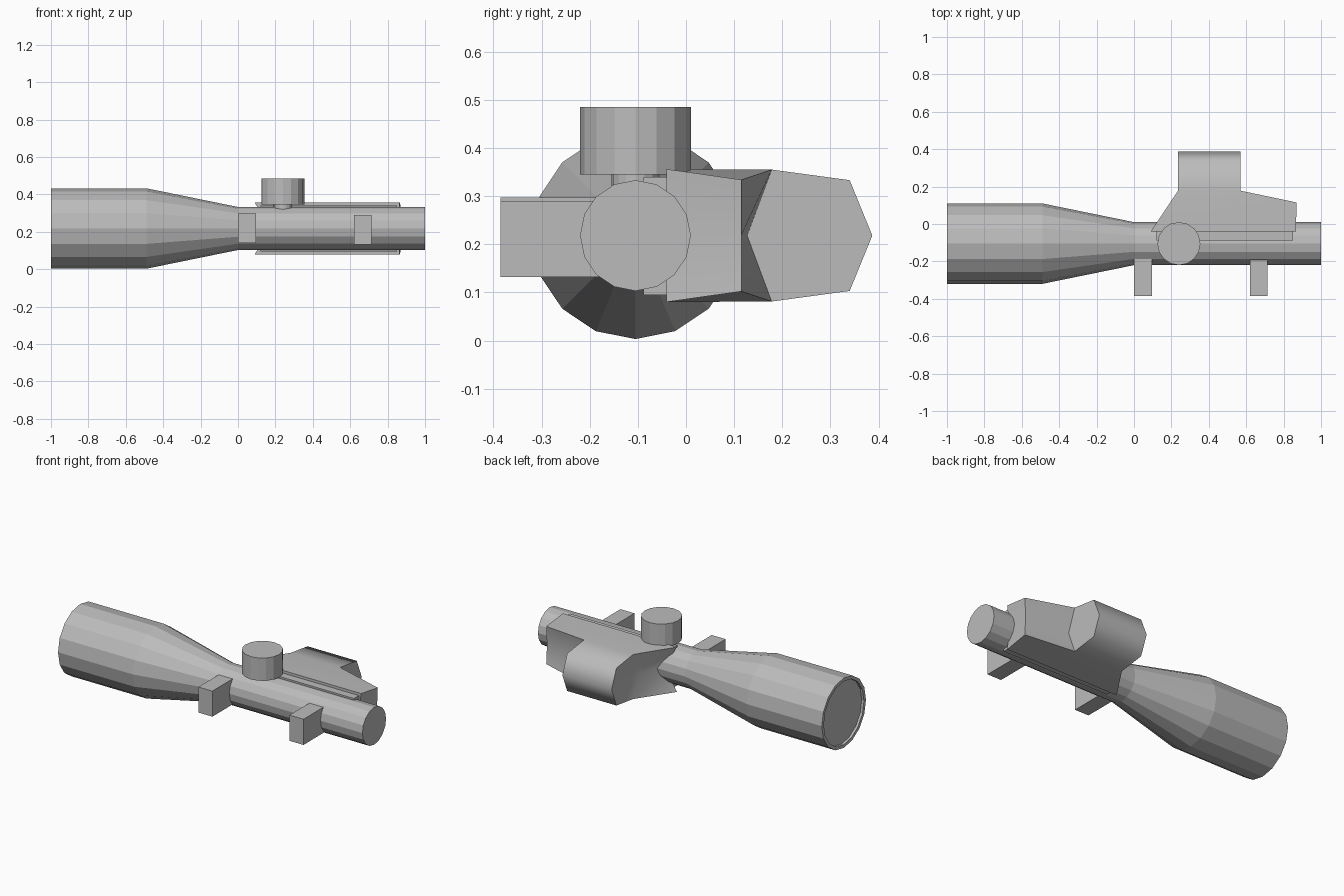
import bpy, bmesh, math
from mathutils import Matrix

cube = bpy.data.objects.get("Cube")
if cube:
    bpy.data.objects.remove(cube)

gray = bpy.data.materials.new("plain gray")
gray.use_nodes = True
COLOR = (0.5, 0.5, 0.5, 1)
gray.diffuse_color = COLOR
gray.node_tree.nodes["Principled BSDF"].inputs["Base Color"].default_value = COLOR

AXIS_Y, AXIS_Z = -0.105, 0.218


def finish(name, bm):
    bmesh.ops.recalc_face_normals(bm, faces=bm.faces)
    mesh = bpy.data.meshes.new(name)
    bm.to_mesh(mesh)
    bm.free()
    mesh.materials.append(gray)
    obj = bpy.data.objects.new(name, mesh)
    bpy.context.collection.objects.link(obj)
    return obj


def lathe(name, profile, matrix, sides=16):
    """Sweep (radius, height) pairs around local z and cap both ends."""
    bm = bmesh.new()
    rings = []
    for radius, height in profile:
        angles = [math.tau * i / sides for i in range(sides)]
        rings.append([bm.verts.new((radius * math.cos(a), radius * math.sin(a), height))
                      for a in angles])
    for low, high in zip(rings, rings[1:]):
        for i in range(sides):
            j = (i + 1) % sides
            bm.faces.new((low[i], low[j], high[j], high[i]))
    bm.faces.new(rings[0])
    bm.faces.new(rings[-1])
    bm.transform(matrix)
    return finish(name, bm)


def box(name, low, high):
    bm = bmesh.new()
    bmesh.ops.create_cube(bm, size=1)
    for v in bm.verts:
        v.co = [l + (h - l) * (c + 0.5) for l, h, c in zip(low, high, v.co)]
    return finish(name, bm)


# Sight tube with a recessed front lens and a tapered bell
along_x = Matrix.Translation((0, AXIS_Y, AXIS_Z)) @ Matrix.Rotation(math.pi / 2, 4, 'Y')
lathe("sight_tube", [(0.195, -0.985), (0.195, -1), (0.215, -1), (0.215, -0.49),
                     (0.115, 0), (0.115, 1)], along_x)

# Adjustment turret on a short neck
upright = Matrix.Translation((0.24, AXIS_Y, 0))
lathe("turret_neck", [(0.05, 0.3), (0.05, 0.35)], upright)
lathe("turret_cap", [(0.115, 0.345), (0.115, 0.485)], upright)

# Mounting feet
box("front_foot", (0, -0.385, 0.14), (0.095, -0.15, 0.297))
box("rear_foot", (0.62, -0.385, 0.132), (0.715, -0.15, 0.29))

# Side housing: outer rim (x, y, half height) and the matching middle line (x, y)
rim = [(0.09, -0.04, 0.138), (0.235, 0.178, 0.137), (0.235, 0.34, 0.115),
       (0.57, 0.34, 0.115), (0.57, 0.178, 0.137), (0.87, 0.115, 0.116),
       (0.865, -0.04, 0.138)]
middle = [(0.17, -0.04), (0.235, 0.127), (0.235, 0.387), (0.57, 0.387),
          (0.57, 0.127), (0.865, 0.115), (0.85, -0.04)]
bm = bmesh.new()
top = [bm.verts.new((x, y, AXIS_Z + h)) for x, y, h in rim]
mid = [bm.verts.new((x, y, AXIS_Z)) for x, y in middle]
bottom = [bm.verts.new((x, y, AXIS_Z - h)) for x, y, h in rim]
count = len(rim)
for upper, lower in ((top, mid), (mid, bottom)):
    for i in range(count):
        j = (i + 1) % count
        bm.faces.new((upper[i], lower[i], lower[j], upper[j]))
for layer in (top, bottom):
    bm.faces.new((layer[1], layer[2], layer[3], layer[4]))
    bm.faces.new((layer[0], layer[1], layer[4]))
    bm.faces.new((layer[0], layer[4], layer[5], layer[6]))
housing = finish("side_housing", bm)
bpy.ops.object.select_all(action='DESELECT')
housing.select_set(True)
bpy.context.view_layer.objects.active = housing
bpy.ops.object.shade_smooth_by_angle(angle=math.radians(62))

# Inner plate joining the housing to the tube
box("housing_plate", (0.12, -0.088, 0.095), (0.85, -0.035, 0.34))
